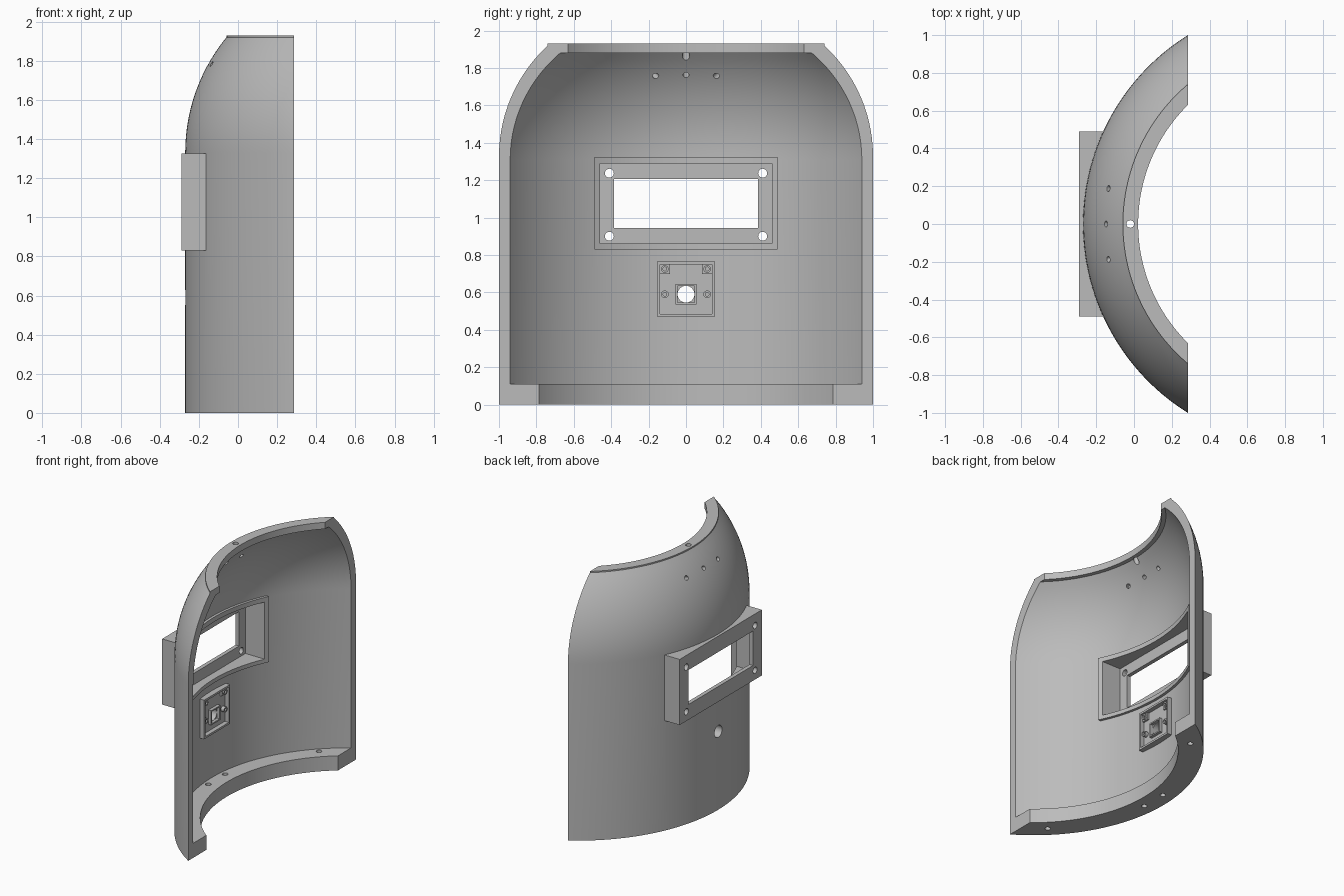
import bpy, bmesh, math
from mathutils import Vector, Matrix

if "Cube" in bpy.data.objects:
    bpy.data.objects.remove(bpy.data.objects["Cube"])

AXIS_X = 0.908      # centre line of the curved shell
OPEN_X = 0.285      # flat plane of the open side

grey = bpy.data.materials.new("plain grey")
grey.use_nodes = True
grey.diffuse_color = (0.5, 0.5, 0.5, 1)
grey.node_tree.nodes["Principled BSDF"].inputs["Base Color"].default_value = grey.diffuse_color


def finish(bm, name):
    bmesh.ops.recalc_face_normals(bm, faces=bm.faces)
    mesh = bpy.data.meshes.new(name)
    bm.to_mesh(mesh)
    bm.free()
    mesh.materials.append(grey)
    obj = bpy.data.objects.new(name, mesh)
    bpy.context.collection.objects.link(obj)
    return obj


def box(name, x, y, z):
    bm = bmesh.new()
    size = [b - a for a, b in (x, y, z)]
    mid = [(a + b) / 2 for a, b in (x, y, z)]
    bmesh.ops.create_cube(bm, size=1, matrix=Matrix.Translation(mid) @ Matrix.Diagonal((*size, 1)))
    return finish(bm, name)


def rod(name, start, end, radius, sides=24):
    start, end = Vector(start), Vector(end)
    turn = (end - start).to_track_quat("Z", "Y").to_matrix().to_4x4()
    bm = bmesh.new()
    bmesh.ops.create_cone(bm, cap_ends=True, segments=sides, radius1=radius, radius2=radius,
                          depth=(end - start).length,
                          matrix=Matrix.Translation((start + end) / 2) @ turn)
    return finish(bm, name)


def activate(obj):
    bpy.ops.object.select_all(action="DESELECT")
    obj.select_set(True)
    bpy.context.view_layer.objects.active = obj


def cut(obj, *cutters):
    for cutter in cutters:
        cutter.hide_render = True
        activate(obj)
        mod = obj.modifiers.new("cut", "BOOLEAN")
        mod.operation = "DIFFERENCE"
        mod.solver = "EXACT"
        mod.object = cutter
        bpy.ops.object.modifier_apply(modifier=mod.name)
        bpy.data.objects.remove(cutter)


def smooth(obj):
    activate(obj)
    bpy.ops.object.shade_smooth_by_angle(angle=math.radians(25))


def dome(r0, z0, r1, z1, steps=14):
    """Arc that leaves (r0, z0) vertically and ends at (r1, z1)."""
    dr, dz = r0 - r1, z1 - z0
    radius = (dr * dr + dz * dz) / (2 * dr)
    sweep = math.asin(dz / radius)
    return [(r0 - radius * (1 - math.cos(sweep * i / steps)),
             z0 + radius * math.sin(sweep * i / steps)) for i in range(steps + 1)]


# Shell: wall section with top and bottom flanges, swept around the axis
section = [(1.002, 0), (1.178, 0)] + dome(1.178, 1.33, 0.967, 1.92)
section += [(0.967, 1.93), (0.886, 1.93), (0.886, 1.88)]
section += dome(1.128, 1.31, 0.917, 1.88)[::-1] + [(1.128, 0.11), (1.002, 0.11)]
bm = bmesh.new()
half = math.radians(62)
verts = [bm.verts.new((AXIS_X - r * math.cos(half), -r * math.sin(half), z)) for r, z in section]
face = bm.faces.new(verts)
bmesh.ops.spin(bm, geom=[face], cent=(AXIS_X, 0, 0), axis=(0, 0, 1),
               angle=-2 * half, steps=72)
bmesh.ops.remove_doubles(bm, verts=bm.verts, dist=1e-5)
sliced = bmesh.ops.bisect_plane(bm, geom=bm.verts[:] + bm.edges[:] + bm.faces[:],
                                plane_co=(OPEN_X, 0, 0), plane_no=(1, 0, 0), clear_outer=True)
rim = [e for e in sliced["geom_cut"] if isinstance(e, bmesh.types.BMEdge)]
bmesh.ops.edgeloop_fill(bm, edges=rim)
shell = finish(bm, "shield_shell")

# Openings in the shell: window, sensor hole, top hole, brow holes, flange holes
cut(shell, box("window_cut", (-0.5, 0), (-0.475, 0.475), (0.845, 1.305)))
cut(shell, rod("sensor_cut", (-0.4, 0, 0.59), (0, 0, 0.59), 0.045, 32))
cut(shell, rod("top_cut", (-0.02, 0, 1.84), (-0.02, 0, 2), 0.02))
for side in (-1, 0, 1):
    inner = Vector((-0.09, side * 0.165, 1.76))
    outer = Vector((-0.14, side * 0.19, 1.785))
    reach = (outer - inner) * 1.5
    cut(shell, rod("brow_cut", inner - reach, outer + reach, 0.016))
for y in (-0.77, -0.1, 0.1, 0.77):
    x = AXIS_X - math.sqrt(1.09 ** 2 - y * y)
    cut(shell, rod("flange_cut", (x, y, -0.1), (x, y, 0.2), 0.02))
smooth(shell)

# Window frame: block hollowed from the inside, with its back following the wall
frame = box("window_frame", (-0.29, 0), (-0.49, 0.49), (0.83, 1.325))
cut(frame, rod("back_cut", (AXIS_X, 0, 0.5), (AXIS_X, 0, 1.6), 1.108, 180),
    box("pocket_cut", (-0.26, 0.1), (-0.46, 0.46), (0.86, 1.29)),
    box("glass_cut", (-0.4, 0), (-0.385, 0.385), (0.945, 1.205)))
for y in (-0.41, 0.41):
    for z in (0.9, 1.237):
        cut(frame, rod("screw_cut", (-0.4, y, z), (0, y, z), 0.024))
smooth(frame)

# Sensor housing: shallow tray on the inside wall
tray = box("sensor_tray", (-0.24, -0.175), (-0.155, 0.155), (0.47, 0.765))
cut(tray, box("tray_cut", (-0.208, 0), (-0.14, 0.14), (0.485, 0.75)),
    rod("tray_hole", (-0.4, 0, 0.59), (0, 0, 0.59), 0.045, 32))

# Square collar around the sensor hole
collar = box("sensor_collar", (-0.215, -0.185), (-0.055, 0.055), (0.535, 0.645))
cut(collar, box("collar_cut", (-0.3, 0), (-0.045, 0.045), (0.545, 0.635)))

# Mounting posts and the upper corner pads of the tray
for side, label in ((1, "left"), (-1, "right")):
    for z, level in ((0.725, "upper"), (0.59, "lower")):
        y = side * 0.113
        post = rod(f"{level}_post_{label}", (-0.215, y, z), (-0.182, y, z), 0.02)
        cut(post, rod("post_cut", (-0.2, y, z), (-0.1, y, z), 0.01))
        smooth(post)
    ys = sorted((side * 0.085, side * 0.145))
    box(f"corner_pad_{label}", (-0.215, -0.195), ys, (0.698, 0.755))
